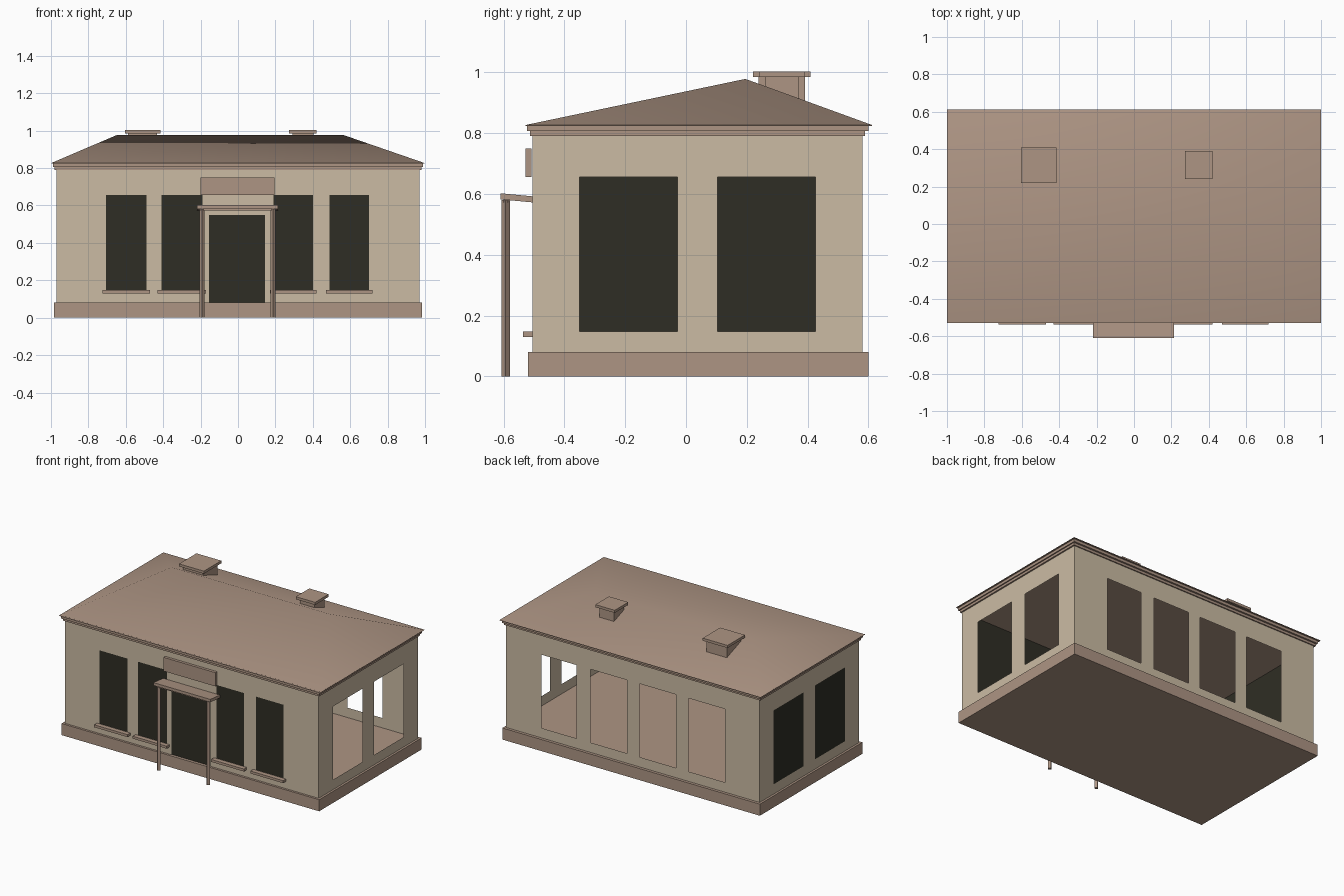
import bpy, bmesh
from math import radians, pi

cube = bpy.data.objects.get("Cube")
if cube:
    bpy.data.objects.remove(cube, do_unlink=True)


def material(name, r, g, b):
    m = bpy.data.materials.new(name)
    m.use_nodes = True
    m.diffuse_color = (r, g, b, 1)
    m.node_tree.nodes["Principled BSDF"].inputs["Base Color"].default_value = (r, g, b, 1)
    return m


WALL = material("pale plaster", 0.60, 0.50, 0.37)
TRIM = material("brown stone", 0.42, 0.30, 0.23)
DARK = material("dark glass", 0.028, 0.027, 0.018)


def finish(name, bm, mat):
    mesh = bpy.data.meshes.new(name)
    bm.to_mesh(mesh)
    bm.free()
    mesh.materials.append(mat)
    ob = bpy.data.objects.new(name, mesh)
    bpy.context.collection.objects.link(ob)
    return ob


def box(name, x, y, z, mat=TRIM):
    """Box from (low, high) ranges."""
    bm = bmesh.new()
    bmesh.ops.create_cube(bm, size=1)
    for v in bm.verts:
        v.co = [sum(r) / 2 + c * (r[1] - r[0]) for r, c in zip((x, y, z), v.co)]
    return finish(name, bm, mat)


def panel(name, span, openings, loc, turn, mat=WALL):
    """Upright sheet with rectangular openings (u0, u1, z0, z1)."""
    low, high = FLOOR, CEILING
    us = sorted({*span, *(u for o in openings for u in o[:2])})
    zs = sorted({low, high, *(z for o in openings for z in o[2:])})
    bm = bmesh.new()
    for u0, u1 in zip(us, us[1:]):
        for z0, z1 in zip(zs, zs[1:]):
            u, z = (u0 + u1) / 2, (z0 + z1) / 2
            if any(a < u < b and c < z < d for a, b, c, d in openings):
                continue
            bm.faces.new([bm.verts.new((p, 0, q)) for p, q in
                          ((u0, z0), (u1, z0), (u1, z1), (u0, z1))])
    bmesh.ops.remove_doubles(bm, verts=bm.verts, dist=0.0001)
    ob = finish(name, bm, mat)
    ob.location = loc
    ob.rotation_euler.z = radians(turn)
    return ob


FLOOR, CEILING = 0.08, 0.79
SILL, HEAD = 0.148, 0.655
HALF, FRONT, BACK = 0.97, -0.505, 0.58

# Plinth and cornice
box("plinth", (-0.985, 0.985), (-0.52, 0.6), (0, FLOOR))
box("cornice_lower", (-0.98, 0.98), (-0.513, 0.588), (CEILING, 0.806))
box("cornice_upper", (-0.988, 0.988), (-0.522, 0.6), (0.806, 0.828))

# Walls with openings
front_windows = [(-0.705, -0.49), (-0.41, -0.19), (0.19, 0.4), (0.49, 0.7)]
back_windows = [(-0.705, -0.425), (-0.33, -0.05), (0.045, 0.325), (0.43, 0.7)]
side_windows = [(-0.35, -0.028), (0.103, 0.425)]


def windows(spans, sign=1):
    return [(*sorted((sign * a, sign * b)), SILL, HEAD) for a, b in spans]


door = (-0.155, 0.145, FLOOR, 0.55)
panel("front_wall", (-HALF, HALF), windows(front_windows) + [door], (0, FRONT, 0), 0)
panel("back_wall", (-HALF, HALF), windows(back_windows, -1), (0, BACK, 0), 180)
panel("left_wall", (FRONT, BACK), windows(side_windows), (HALF, 0, 0), 90)
panel("right_wall", (-BACK, -FRONT), windows(side_windows, -1), (-HALF, 0, 0), -90)

# Dark glazing behind the front and right walls
panel("front_glazing", (-HALF + 0.005, HALF - 0.005), [], (0, FRONT + 0.005, 0), 0, DARK)
panel("right_glazing", (-BACK + 0.005, -FRONT - 0.005), [], (-HALF + 0.005, 0, 0), -90, DARK)

# Front window sills
for i, (a, b) in enumerate(front_windows):
    box(f"window_sill_{i + 1}", (a - 0.02, b + 0.02), (-0.536, FRONT), (0.13, 0.147))

# Hipped roof
bm = bmesh.new()
fl, fr, br, bl, rl, rr = [bm.verts.new(p) for p in (
    (-1, -0.53, 0.826), (1, -0.53, 0.826), (1, 0.613, 0.826), (-1, 0.613, 0.826),
    (-0.645, 0.195, 0.978), (0.56, 0.195, 0.978))]
for face in ((fl, fr, rr, rl), (fr, br, rr), (br, bl, rl, rr), (bl, fl, rl)):
    bm.faces.new(face).smooth = True
finish("hipped_roof", bm, TRIM)
box("roof_eave", (-0.998, 0.998), (-0.528, 0.611), (0.824, 0.827))

# Chimneys
for side, x, y, r in (("right", -0.51, 0.315, 0.095), ("left", 0.347, 0.315, 0.074)):
    s = r - 0.018
    box(f"{side}_chimney_stack", (x - s, x + s), (y - s, y + s), (0.85, 0.985))
    box(f"{side}_chimney_cap", (x - r, x + r), (y - r, y + r), (0.985, 1.003))

# Porch: sloping canopy, beam, diamond posts and blank board
canopy = box("porch_canopy", (-0.22, 0.215), (-0.61, FRONT), (0.582, 0.602))
for v in canopy.data.vertices:
    if v.co.y > -0.55:
        v.co.z -= 0.01
box("porch_beam", (-0.2, 0.195), (-0.6, -0.585), (0.572, 0.583))
for side, x in (("right", -0.192), ("left", 0.187)):
    bm = bmesh.new()
    bmesh.ops.create_cone(bm, cap_ends=True, segments=4, radius1=0.014,
                          radius2=0.014, depth=0.58)
    post = finish(f"{side}_porch_post", bm, TRIM)
    post.location = (x, -0.593, 0.29)
box("porch_board", (-0.2, 0.195), (-0.527, -0.508), (0.655, 0.75))
